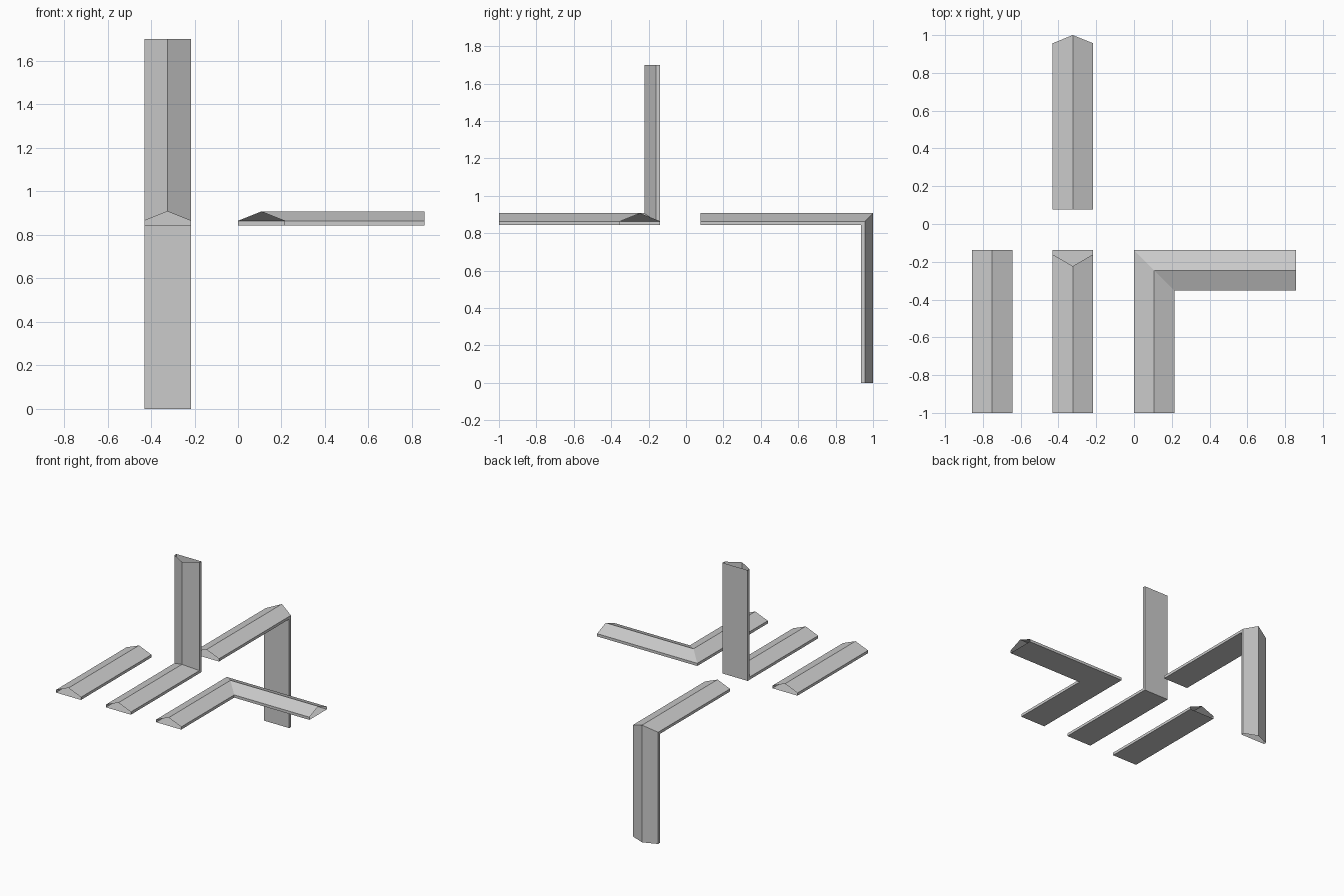
import bpy, bmesh

if "Cube" in bpy.data.objects:
    bpy.data.objects.remove(bpy.data.objects["Cube"])

HALF = 0.107          # half width of the trim
EDGE = 0.021          # height of the square side
RIDGE = 0.064         # height of the ridge
BASE = 0.843          # underside level of the horizontal pieces
BACK, FRONT = -0.138, -1.0


def profile(edge=EDGE, ridge=RIDGE):
    """House-shaped cross-section as (across, height) pairs."""
    return [(-HALF, 0), (HALF, 0), (HALF, edge), (0, ridge), (-HALF, edge)]


def loft(name, loops):
    """Skin a row of matching loops into an open-ended tube."""
    bm = bmesh.new()
    rings = [[bm.verts.new(p) for p in loop] for loop in loops]
    for a, b in zip(rings, rings[1:]):
        for i in range(len(a)):
            j = (i + 1) % len(a)
            bm.faces.new((a[i], a[j], b[j], b[i]))
    bmesh.ops.recalc_face_normals(bm, faces=bm.faces[:])
    mesh = bpy.data.meshes.new(name)
    bm.to_mesh(mesh)
    bm.free()
    obj = bpy.data.objects.new(name, mesh)
    bpy.context.collection.objects.link(obj)
    return obj


def across(x, y):
    """Section of a piece running along y."""
    return [(x + u, y, BASE + h) for u, h in profile()]


# Straight trim
x = -0.751
loft("straight_trim", [across(x, FRONT), across(x, BACK)])

# Flat corner trim, mitred in plan
x = HALF
loft("flat_corner_trim", [
    across(x, FRONT),
    [(x + u, BACK - HALF - u, BASE + h) for u, h in profile()],
    [(0.858, BACK - HALF - u, BASE + h) for u, h in profile()],
])

# Inside corner trim, turning upwards with a deeper upright
x = -0.324
deep = profile(0.023, 0.085)
loft("inside_corner_trim", [
    across(x, FRONT),
    [(x + u, BACK - d, BASE + h) for (u, h), (_, d) in zip(profile(), deep)],
    [(x + u, BACK - d, 1.70) for u, d in deep],
])

# Outside corner trim, turning downwards
wall = 1.0 - RIDGE
loft("outside_corner_trim", [
    across(x, 0.077),
    [(x + u, wall + h, BASE + h) for u, h in profile()],
    [(x + u, wall + h, 0) for u, h in profile()],
])
